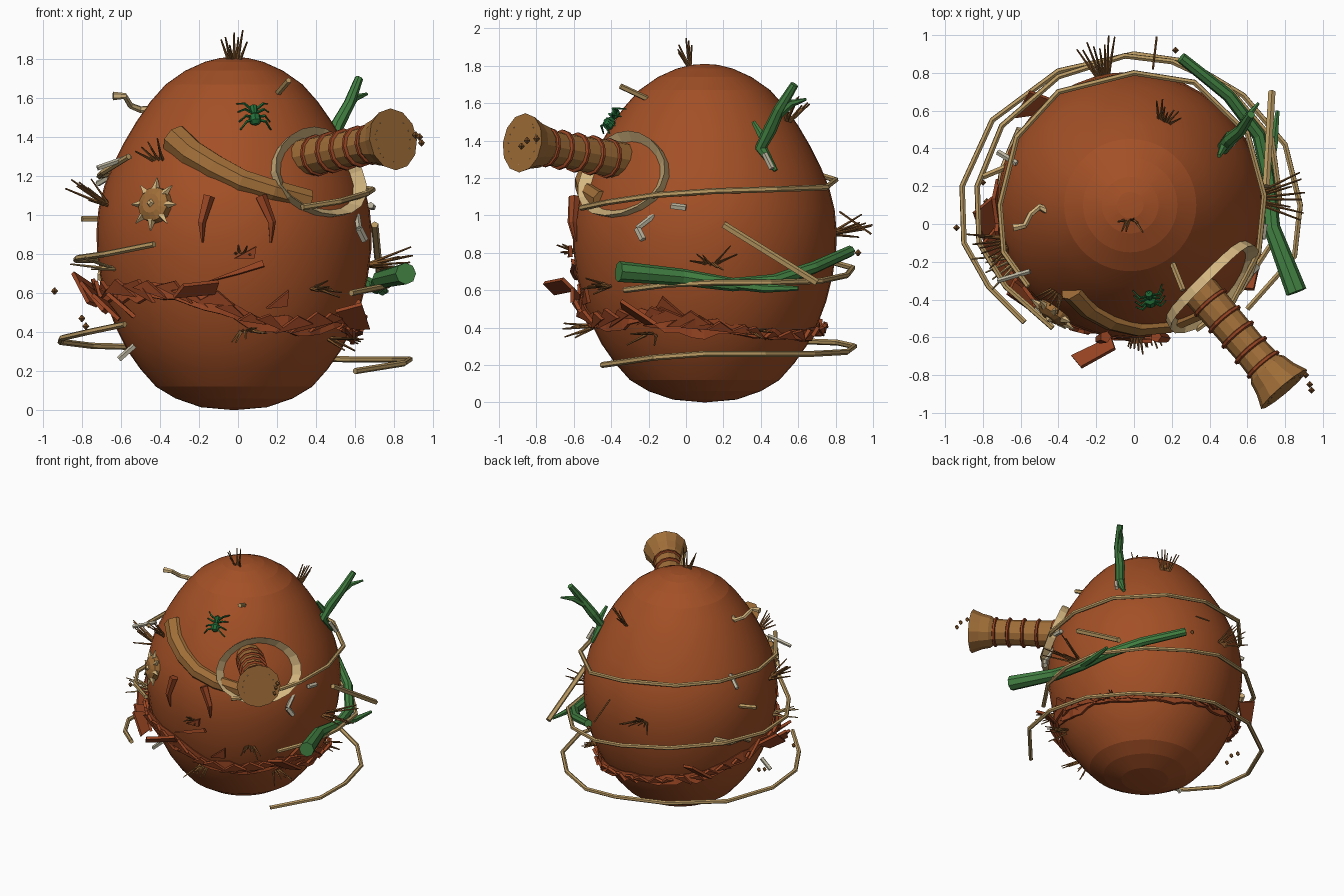
import bpy, bmesh, math, random
from mathutils import Vector as V

if "Cube" in bpy.data.objects:
    bpy.data.objects.remove(bpy.data.objects["Cube"])
random.seed(4)
CX, CY = -0.02, 0.10
PROFILE = [(0, 0), (.17, .015), (.30, .06), (.40, .12), (.48, .21), (.55, .31), (.605, .42), (.65, .54),
           (.685, .68), (.703, .82), (.705, .92), (.695, 1.03), (.665, 1.15), (.62, 1.26), (.565, 1.37),
           (.50, 1.48), (.43, 1.58), (.35, 1.67), (.25, 1.74), (.15, 1.785), (.07, 1.805), (0, 1.81)]


def mat(name, *srgb):
    m = bpy.data.materials.new(name)
    m.diffuse_color = [((c / 255 + .055) / 1.055) ** 2.4 for c in srgb] + [1]
    m.use_nodes = True
    m.node_tree.nodes["Principled BSDF"].inputs["Base Color"].default_value = m.diffuse_color
    return m


CLAY = mat("clay_brown", 163, 80, 38)
RUST = mat("rust_red", 150, 68, 34)
WOOD = mat("wood_tan", 160, 110, 56)
ROPE = mat("rope_straw", 186, 154, 98)
PALE = mat("pale_hide", 212, 182, 128)
BONE = mat("bone_grey", 188, 182, 160)
TWIG = mat("twig_brown", 128, 84, 42)
GREEN = mat("branch_green", 66, 128, 66)
BUG = mat("bug_green", 34, 110, 56)
DARK = mat("mouth_dark", 38, 28, 20)


def radius(z):
    for (r0, z0), (r1, z1) in zip(PROFILE, PROFILE[1:]):
        if z0 <= z <= z1:
            return r0 + (r1 - r0) * (z - z0) / (z1 - z0)
    return 0


def frame(az, z):
    """Point on the body with its sideways, upward and outward directions."""
    a, r = math.radians(az), radius(z)
    t = V((-math.sin(a), math.cos(a), 0))
    dr = (radius(min(z + .03, 1.8)) - radius(max(z - .03, .01))) / .06
    u = V((math.cos(a) * dr, math.sin(a) * dr, 1)).normalized()
    return V((CX + r * math.cos(a), CY + r * math.sin(a), z)), t, u, t.cross(u)


def on(az, z, a=0, b=0, c=0):
    p, t, u, n = frame(az, z)
    return p + t * a + u * b + n * c


def fr(x, z):   # azimuth on the front side at a given x
    return -math.degrees(math.acos(max(-1, min(1, (x - CX) / radius(z)))))


def rt(y, z):   # azimuth on the right side at a given y
    return math.degrees(math.asin(max(-1, min(1, (y - CY) / radius(z)))))


def mesh(name, verts, faces, m, smooth=False):
    me = bpy.data.meshes.new(name)
    me.from_pydata([tuple(v) for v in verts], [], faces)
    bm = bmesh.new()
    bm.from_mesh(me)
    bmesh.ops.recalc_face_normals(bm, faces=bm.faces)
    bm.to_mesh(me)
    bm.free()
    ob = bpy.data.objects.new(name, me)
    bpy.context.collection.objects.link(ob)
    me.materials.append(m)
    if smooth:
        for p in me.polygons:
            p.use_smooth = True
    return ob


def tube(name, pts, radii, m, sides=6):
    """Sweep a round section along points."""
    pts = [V(p) for p in pts]
    if not isinstance(radii, (list, tuple)):
        radii = [radii] * len(pts)
    verts, faces, side, n = [], [], None, len(pts)
    for i, p in enumerate(pts):
        d = (pts[min(i + 1, n - 1)] - pts[max(i - 1, 0)]).normalized()
        side = side or (V((0, 0, 1)) if abs(d.z) < .8 else V((1, 0, 0)))
        side = (side - d * side.dot(d)).normalized()
        o = d.cross(side)
        for k in range(sides):
            a = 2 * math.pi * k / sides
            verts.append(p + (side * math.cos(a) + o * math.sin(a)) * radii[i])
    for i in range(n - 1):
        for k in range(sides):
            j = (k + 1) % sides
            faces.append((i * sides + k, i * sides + j, (i + 1) * sides + j, (i + 1) * sides + k))
    faces += [tuple(range(sides)), tuple(range((n - 1) * sides, n * sides))]
    return mesh(name, verts, faces, m)


def shard(name, pts, m=RUST, thick=.02):
    ob = mesh(name, pts, [tuple(range(len(pts)))], m)
    mod = ob.modifiers.new("thickness", 'SOLIDIFY')
    mod.thickness, mod.offset = thick, 0


# egg-shaped body
N = 44
verts = [V((CX + r * math.cos(2 * math.pi * k / N), CY + r * math.sin(2 * math.pi * k / N), z))
         for r, z in PROFILE[1:-1] for k in range(N)]
R = len(PROFILE) - 2
faces = [(i * N + k, i * N + (k + 1) % N, (i + 1) * N + (k + 1) % N, (i + 1) * N + k)
         for i in range(R - 1) for k in range(N)]
verts += [V((CX, CY, 0)), V((CX, CY, 1.81))]
for k in range(N):
    faces += [(k, (k + 1) % N, R * N), ((R - 1) * N + k, (R - 1) * N + (k + 1) % N, R * N + 1)]
body = mesh("body", verts, faces, CLAY, True)
bpy.context.view_layer.objects.active = body
body.select_set(True)
bpy.ops.object.shade_smooth_by_angle(angle=math.radians(9))

# trunk with flared mouth, ridges and teeth
A, B = V((.33, -.33, 1.29)), V((.795, -.875, 1.388))
D = (B - A).normalized()
L = (B - A).length
S = D.cross(V((0, 0, 1))).normalized()
T = S.cross(D)
prof = [(0, .10), (.3, .095), (.62, .092), (.78, .098), (.81, .115), (.90, .13), (1, .16),
        (1, .125), (.9, .105), (.82, .07)]
tube("trunk", [A + D * (L * f + i * 1e-4) for i, (f, r) in enumerate(prof)], [r for f, r in prof], WOOD, 12)
for f in (.16, .32, .47, .62, .76):
    tube("trunk_ridge", [A + D * L * (f + e) for e in (-.02, -.01, .01, .02)], [.09, .108, .108, .09], RUST, 12)
tube("throat", [B - D * .07, B - D * .062], .108, DARK, 12)
for k in range(16):
    a = 2 * math.pi * k / 16
    o = S * math.cos(a) + T * math.sin(a)
    tube("tooth", [B + o * .122 - D * .012, B + o * .05 - D * .045], [.018, .003], BONE, 4)

# hide collar around the trunk root
M, rows, cf = 20, [(.86, .0), (1, .055), (1.03, .0)], []
cv = [on(-45 + s * 27 * math.cos(a), 1.21 + s * .215 * math.sin(a), c=c)
      for s, c in rows for a in (2 * math.pi * k / M for k in range(M))]
for i in range(2):
    cf += [(i * M + k, i * M + (k + 1) % M, (i + 1) * M + (k + 1) % M, (i + 1) * M + k) for k in range(M)]
mesh("collar", cv, cf, PALE)

# bark strap across the front
strap = [(-.33, 1.40), (-.24, 1.32), (-.12, 1.25), (.02, 1.18), (.18, 1.13), (.37, 1.08)]
tube("strap", [on(fr(x, z), z, c=-.02) for x, z in strap], [.08, .075, .07, .065, .062, .06], WOOD, 8)

# three ropes wound round the back
ropes = [[(.60, -.45, .20), (.85, -.17, .24), (.88, .1, .26), (.80, .42, .26), (.58, .68, .26), (.28, .86, .27),
          (0, .90, .30), (-.4, .81, .32), (-.75, .55, .33), (-.91, .2, .35), (-.90, -.1, .37), (-.77, -.33, .40),
          (-.58, -.52, .44)],
         [(.58, -.33, .60), (.73, -.1, .63), (.77, .15, .64), (.73, .45, .64), (.5, .72, .65), (.2, .86, .68),
          (-.05, .89, .72), (-.4, .78, .75), (-.7, .52, .77), (-.83, .2, .77), (-.82, -.1, .78), (-.68, -.33, .80),
          (-.43, -.55, .85)],
         [(.33, -.56, 1.04), (.52, -.42, 1.07), (.66, -.15, 1.11), (.69, .15, 1.13), (.60, .48, 1.14), (.32, .75, 1.15),
          (0, .80, 1.19), (-.4, .70, 1.22), (-.62, .46, 1.22), (-.71, .1, 1.20), (-.69, -.15, 1.22), (-.56, -.33, 1.30)]]
for pts in ropes:
    tube("rope", pts, .016, ROPE, 6)

# jagged belt and loose shards
BELT = [(-180, .60), (-150, .60), (-120, .61), (-100, .56), (-80, .46), (-60, .43), (-30, .47), (0, .41),
        (45, .36), (90, .40), (135, .46), (180, .60)]


def belt_z(az):
    for (a, z), (b, w) in zip(BELT, BELT[1:]):
        if a <= az <= b:
            return z + (w - z) * (az - a) / (b - a)


bv, bf, K = [], [], 56
for k in range(K):
    az = -180 + 360 * k / K
    z, wide = belt_z(az), .055 if az < 10 else .035
    bv += [on(az, z + random.uniform(.3, 1) * wide, c=.008),
           on(az, z - random.uniform(.2, 1) * wide, c=random.uniform(.025, .06))]
    bf.append((2 * k, 2 * k + 1, (2 * k + 3) % (2 * K), (2 * k + 2) % (2 * K)))
ob = mesh("belt", bv, bf, RUST)
ob.modifiers.new("thickness", 'SOLIDIFY').thickness = .02
for k in range(40):
    az = -180 + 9 * k
    z, s = belt_z(az), random.uniform(.05, .09) * (1.2 if az < 10 else .7)
    w, h = random.choice((-1, 1)) * s, random.uniform(-.6, .6) * s
    shard("belt_shard", [on(az, z, -w, h, .03), on(az, z, w * 1.3, -h, .05), on(az, z, w * .3, s * .8, .04)])
for az, z, s in [(-172, .62, .15), (-160, .58, .14), (-150, .54, .12), (-140, .55, .11), (-30, .5, .12), (135, .56, .1)]:
    shard("side_shard", [on(az, z, -s, .02, .03), on(az, z, -s * .5, s * .8, .13), on(az, z, s, -.04, .12),
                         on(az, z, s * .2, -s * .5, .06)])
shard("front_shard", [(-.33, -.70, .58), (-.28, -.76, .64), (-.10, -.66, .66), (-.12, -.60, .60)])
for pts in [[(-.16, .66), (.12, .77), (.13, .74), (0, .70)], [(-.02, .78), (.09, .84), (.08, .78)],
            [(.14, .53), (.25, .62), (.24, .54)], [(.5, .42), (.74, .57), (.66, .38)]]:
    shard("front_shard", [on(fr(min(x, .6), z), z, c=.025) for x, z in pts])

# two bark slivers on the front
for x0, x1 in ((-.145, -.18), (.11, .165)):
    tube("sliver", [on(fr(x0, 1.09), 1.09, c=.03), on(fr(x1, .96), .96, c=.03), on(fr(x1, .86), .86, c=.01)],
         [.032, .022, .006], RUST, 5)

# green branches
tube("low_branch", [(.86, -.36, .70), (.73, -.02, .67), (.71, .25, .63), (.66, .47, .65), (.50, .68, .72), (.25, .88, .81)],
     [.056, .045, .036, .036, .034, .03], GREEN, 8)
tube("low_branch_fork", [(.70, .2, .64), (.74, .42, .61), (.76, .60, .61)], [.03, .024, .012], GREEN, 6)
tube("high_branch", [(.50, .48, 1.24), (.47, .40, 1.36), (.51, .45, 1.46), (.57, .50, 1.57), (.62, .58, 1.70)],
     [.012, .035, .036, .03, .022], GREEN, 8)
tube("high_branch_fork", [(.48, .42, 1.40), (.45, .36, 1.50)], [.026, .012], GREEN, 6)
tube("high_branch_fork", [(.54, .48, 1.52), (.60, .57, 1.60), (.66, .64, 1.62)], [.022, .02, .008], GREEN, 6)

# twig tufts: azimuth, height, count, length, colour
for az, z, n, ln, m in [(-90, 1.80, 7, .13, TWIG), (68, 1.50, 7, .15, TWIG), (102, .90, 8, .2, TWIG),
                        (-163, 1.05, 8, .2, TWIG), (3, .74, 8, .24, TWIG), (-130, 1.28, 6, .15, TWIG),
                        (fr(.4, .62), .62, 7, .14, TWIG), (-84, .40, 8, .17, WOOD), (25, .38, 6, .13, TWIG),
                        (-30, .36, 5, .16, TWIG), (fr(.02, .8), .8, 5, .09, TWIG), (-155, .72, 5, .2, ROPE)]:
    for k in range(n):
        f = (k + .5) / n * 2 - 1
        tip = on(az, z, f * ln * .6, random.uniform(-.1, .6) * ln, ln * random.uniform(.6, 1))
        tube("twig", [on(az, z, f * .03, 0, -.02), tip], [.009, .004], m, 4)

# straw sticks and bones
for p, q, r, m in [((.70, .2, .95), (.73, .70, .64), .02, ROPE), ((.20, -.20, 1.62), (.26, -.35, 1.69), .016, ROPE),
                   ((-.55, -.25, 1.30), (-.72, -.3, 1.24), .014, BONE), ((-.68, .3, .98), (-.80, .25, .98), .016, ROPE),
                   ((.62, -.26, .93), (.65, -.23, .87), .02, BONE), ((.61, -.17, 1.0), (.62, -.26, .93), .016, BONE),
                   ((.68, -.08, 1.05), (.69, 0, 1.04), .018, BONE), ((-.53, -.2, .33), (-.61, -.2, .26), .016, BONE),
                   ((-.62, .32, 1.22), (-.72, .38, 1.16), .016, BONE), ((.10, .82, 1.02), (.12, .99, .90), .006, TWIG),
                   ((.55, .46, 1.25), (.52, .42, 1.33), .016, BONE)]:
    tube("stick", [p, q], r, m, 5)
tube("worm", [(-.64, -.02, 1.61), (-.58, -.01, 1.61), (-.55, .05, 1.56), (-.50, .09, 1.54), (-.44, .06, 1.54)],
     [.022, .016, .016, .018, .022], PALE, 6)
tube("back_bone", [(-.70, .20, .68), (-.70, .28, .72), (-.66, .38, .71), (-.60, .50, .76)], [.024, .018, .018, .026], PALE, 6)

# sun disc with spikes
az = fr(-.42, 1.05)
tube("sun_disc", [on(az, 1.05, c=c) for c in (-.03, .03, .05)], [.095, .09, .05], WOOD, 14)
tube("sun_gem", [on(az, 1.05, c=c) for c in (.04, .065)], [.03, .012], PALE, 4)
for k in range(8):
    c, s = math.cos(k * math.pi / 4), math.sin(k * math.pi / 4)
    tube("sun_spike", [on(az, 1.05, c * r, s * r, .02) for r in (.08, .14)], [.022, .003], PALE, 4)

# bug with eight legs
az = fr(.08, 1.50)
tube("bug_body", [on(az, 1.50, 0, b, .025) for b in (-.06, -.045, -.01, .005, .03, .05, .06)],
     [.01, .03, .03, .014, .022, .02, .006], BUG, 8)
for s in (-1, 1):
    for b in (-.08, -.03, .03, .08):
        tube("bug_leg", [on(az, 1.50, 0, b * .3, .02), on(az, 1.50, s * .05, b * .7, .045), on(az, 1.50, s * .08, b, .005)],
             [.008, .007, .004], BUG, 4)

# floating crumbs
for p in [(.93, -.85, 1.40), (.91, -.80, 1.41), (.94, -.88, 1.37), (-.94, -.02, .61), (-.80, .22, .47), (-.78, .12, .43), (.22, .92, .8)]:
    tube("crumb", [V(p) + V((0, 0, h)) for h in (-.018, 0, .018)], [.003, .018, .003], TWIG, 4)
